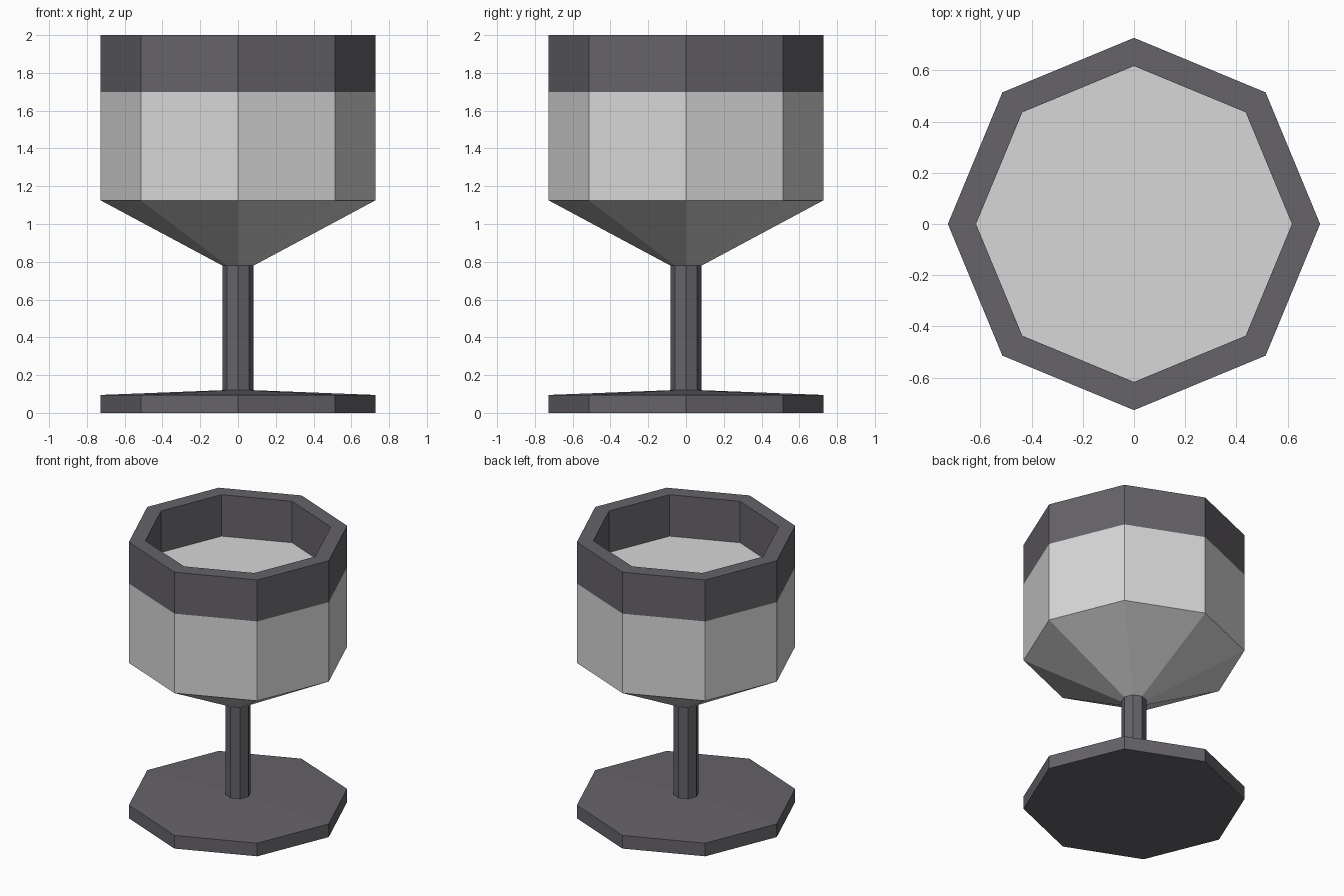
import bpy, bmesh, math

if "Cube" in bpy.data.objects:
    bpy.data.objects.remove(bpy.data.objects["Cube"])

SIDES = 8
R, STEM_R, INNER_R = 0.727, 0.083, 0.617


def material(name, rgb):
    m = bpy.data.materials.new(name)
    m.diffuse_color = (*rgb, 1)
    m.use_nodes = True
    m.node_tree.nodes["Principled BSDF"].inputs["Base Color"].default_value = m.diffuse_color
    return m


dark = material("dark_metal", (0.133, 0.126, 0.142))
light = material("light_metal", (0.68, 0.68, 0.68))


def lathe(name, profile, mat, cap_start=False, cap_end=False):
    """Revolve (radius, z) points, listed from bottom outside to top inside."""
    bm = bmesh.new()
    rings = []
    for r, z in profile:
        rings.append([bm.verts.new((r * math.cos(2 * math.pi * i / SIDES),
                                    r * math.sin(2 * math.pi * i / SIDES), z))
                      for i in range(SIDES)])
    for a, b in zip(rings, rings[1:]):
        for i in range(SIDES):
            j = (i + 1) % SIDES
            bm.faces.new((a[i], a[j], b[j], b[i]))
    if cap_start:
        bm.faces.new(rings[0][::-1])
    if cap_end:
        bm.faces.new(rings[-1])
    mesh = bpy.data.meshes.new(name)
    bm.to_mesh(mesh)
    bm.free()
    mesh.materials.append(mat)
    ob = bpy.data.objects.new(name, mesh)
    bpy.context.collection.objects.link(ob)
    return ob


# Foot with gently sloping top, and the stem rising from it
lathe("foot_and_stem", [(R, 0), (R, 0.095), (STEM_R, 0.12), (STEM_R, 0.78)],
      dark, cap_start=True)
# Bowl: tapered underside and straight wall
lathe("bowl", [(STEM_R, 0.78), (R, 1.125), (R, 1.7)], light)
# Rim band: outer wall, top edge and inner wall
lathe("rim", [(R, 1.7), (R, 2.0), (INNER_R, 2.0), (INNER_R, 1.7)], dark)
# Flat floor inside the rim
lathe("bowl_floor", [(INNER_R, 1.7)], light, cap_end=True)
